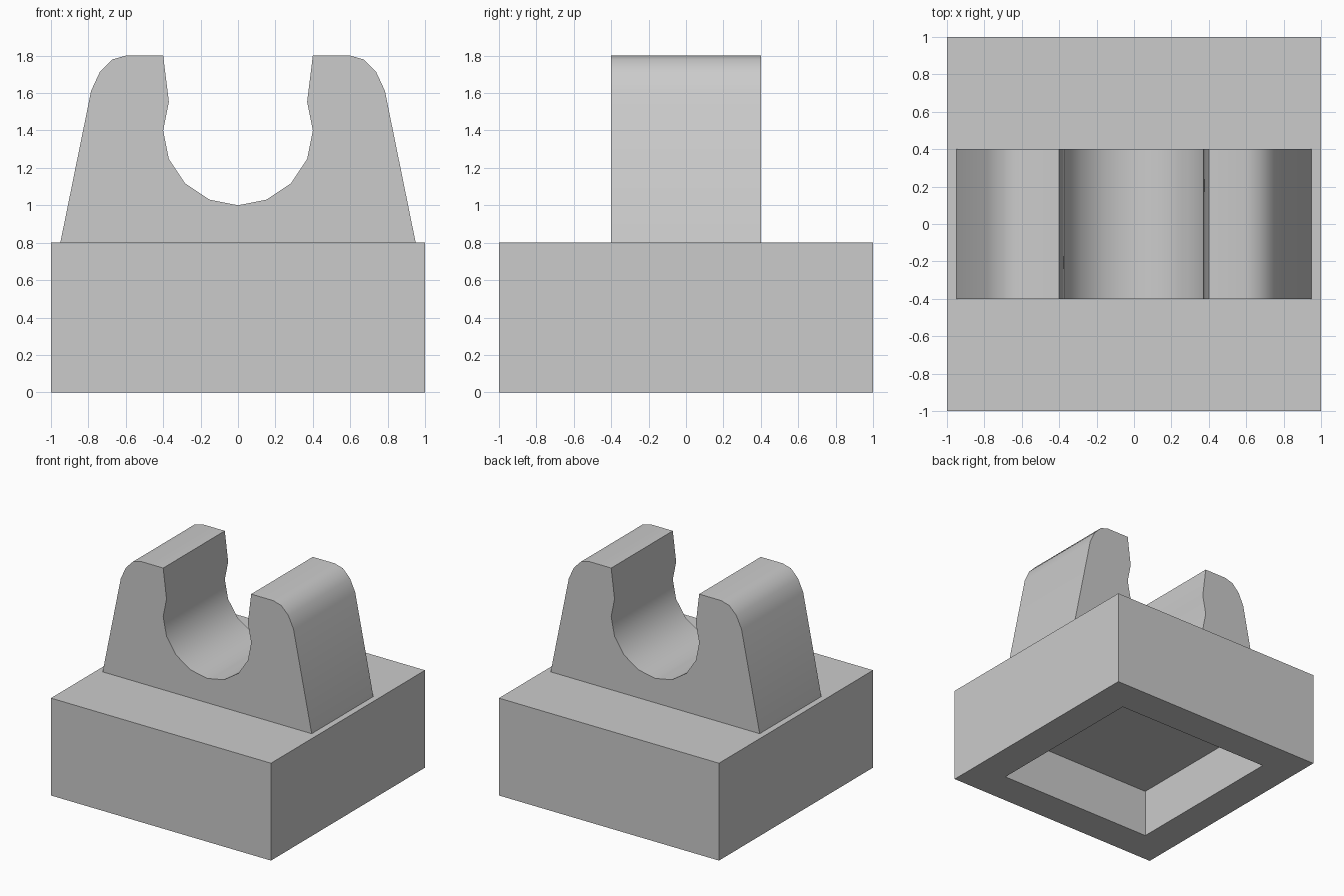
import bpy
import bmesh
import math
from mathutils import Matrix, Vector

cube = bpy.data.objects.get("Cube")
if cube:
    bpy.data.objects.remove(cube, do_unlink=True)

# Single plain material
grey = bpy.data.materials.new("light_grey")
grey.use_nodes = True
colour = (0.6, 0.6, 0.6, 1.0)
grey.diffuse_color = colour
grey.node_tree.nodes["Principled BSDF"].inputs["Base Color"].default_value = colour


def finish(name, bm):
    """Turn a bmesh into a named, coloured object."""
    bmesh.ops.recalc_face_normals(bm, faces=bm.faces)
    mesh = bpy.data.meshes.new(name)
    bm.to_mesh(mesh)
    bm.free()
    mesh.materials.append(grey)
    obj = bpy.data.objects.new(name, mesh)
    bpy.context.collection.objects.link(obj)
    return obj


# Square base block with a square pocket sunk into its underside
bm = bmesh.new()
bmesh.ops.create_cube(bm, size=1, matrix=Matrix.Translation((0, 0, 0.4)) @ Matrix.Diagonal((2, 2, 0.8, 1)))
bm.normal_update()
underside = min(bm.faces, key=lambda f: f.calc_center_median().z)
bmesh.ops.inset_region(bm, faces=[underside], thickness=0.4)
pocket = bmesh.ops.extrude_discrete_faces(bm, faces=[underside])["faces"][0]
bmesh.ops.translate(bm, verts=pocket.verts, vec=(0, 0, 0.4))
finish("base_block", bm)

# Clip cradle: half profile from the foot, over the rounded shoulder, to the lip
half = [(0.95, 0.8), (0.785, 1.613), (0.738, 1.714), (0.674, 1.779), (0.6, 1.8), (0.4, 1.8)]
# Round seat, continuing from the lip to its lowest point
for step in range(1, -5, -1):
    a = math.radians(22.5 * step)
    half.append((0.4 * math.cos(a), 1.4 + 0.4 * math.sin(a)))
half[-1] = (0.0, 1.0)
outline = half + [(-x, z) for x, z in reversed(half[:-1])]

bm = bmesh.new()
front = bm.faces.new([bm.verts.new((x, -0.4, z)) for x, z in outline])
extruded = bmesh.ops.extrude_face_region(bm, geom=[front], use_keep_orig=True)["geom"]
back_verts = [v for v in extruded if isinstance(v, bmesh.types.BMVert)]
bmesh.ops.translate(bm, verts=back_verts, vec=Vector((0, 0.8, 0)))
cradle = finish("clip_cradle", bm)

# Smooth the curved surfaces, keeping the profile edges crisp
bpy.ops.object.select_all(action="DESELECT")
cradle.select_set(True)
bpy.context.view_layer.objects.active = cradle
bpy.ops.object.shade_smooth_by_angle(angle=math.radians(35))
